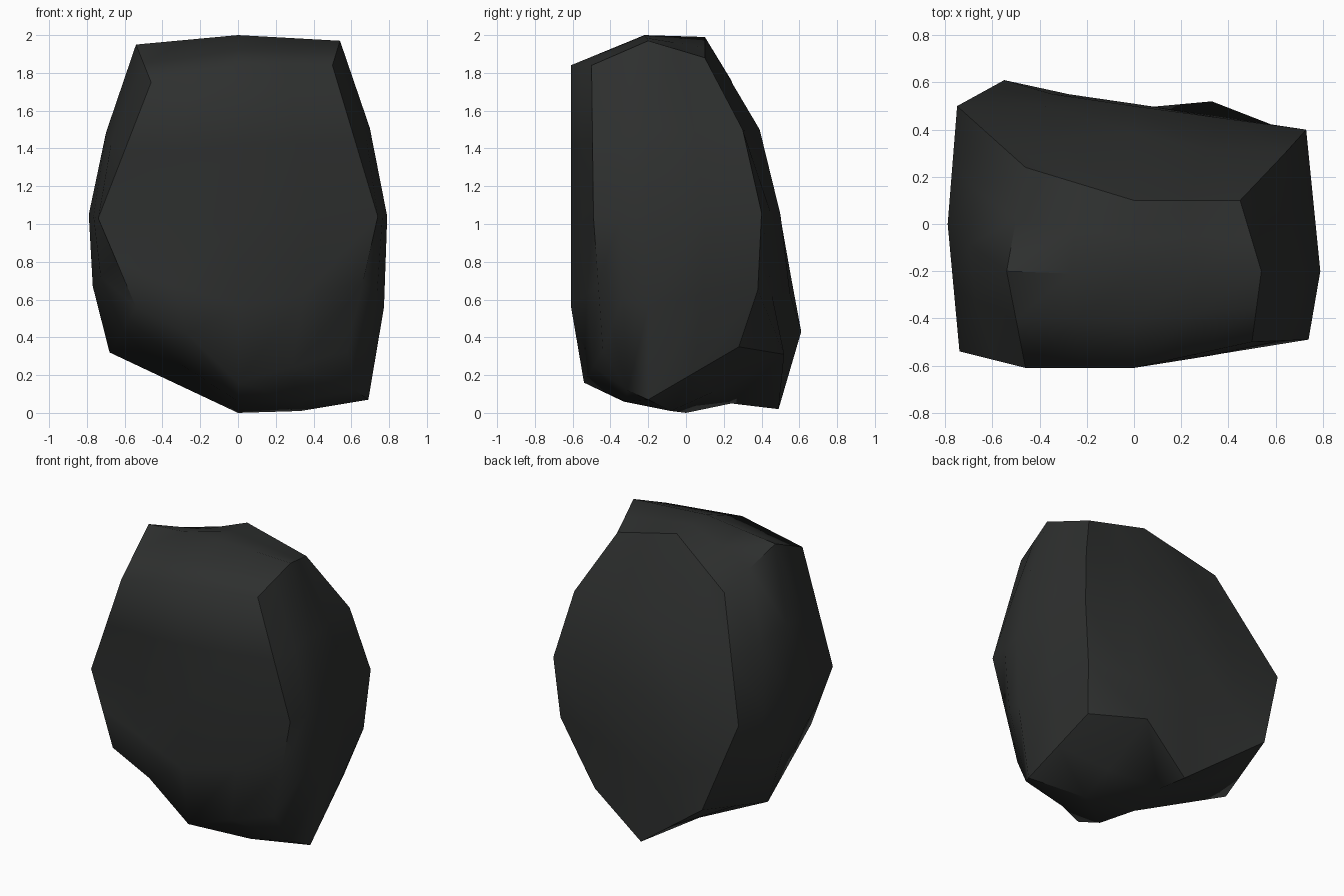
import bpy, bmesh
from mathutils import Vector

if "Cube" in bpy.data.objects:
    bpy.data.objects.remove(bpy.data.objects["Cube"])

# Boulder cage: 3x3x3 control points, LEVELS[z][y][x] (front row first, left to right)
LEVELS = [
    [[(-.54, -.59, .56), (0, -.54, .16), (.58, -.44, .33)],
     [(-.68, .08, .32), (0, 0, 0), (.69, -.2, .07)],
     [(-.55, .61, .43), (0, .49, .02), (.61, .28, .35)]],
    [[(-.74, -.54, 1.03), (0, -.61, 1.0), (.74, -.49, 1.04)],
     [(-.79, 0, 1.05), None, (.79, -.2, 1.04)],
     [(-.75, .5, 1.02), (0, .5, 1.05), (.73, .4, 1.06)]],
    [[(-.46, -.61, 1.75), (0, -.61, 1.84), (.5, -.5, 1.84)],
     [(-.54, -.2, 1.95), (0, -.22, 2.0), (.54, -.2, 1.97)],
     [(-.46, .24, 1.76), (0, .1, 1.99), (.45, .1, 1.88)]],
]
# Knocks and bumps: the nearest surface point is nudged to each of these
KNOCKS = [(.33, .52, .31), (-.27, -.58, .42), (0, .39, 1.5), (0, .51, .57),
          (0, -.61, .57), (.69, .38, .65), (.64, .3, 1.5), (.32, -.32, .06),
          (.62, -.31, .12), (0, -.33, .06), (0, .24, .05), (.33, -.08, .01)]
STEPS = 4


def weights(t, bulge):
    """Mix of straight and parabolic interpolation through three points."""
    quad = ((1 - t) * (1 - 2 * t), 4 * t * (1 - t), t * (2 * t - 1))
    lin = (max(0, 1 - 2 * t), 1 - abs(1 - 2 * t), max(0, 2 * t - 1))
    return [bulge * q + (1 - bulge) * l for q, l in zip(quad, lin)]


def patch(bm, grid, bulge):
    """Face of the boulder through a 3x3 grid; straight rims, upward bulge inside."""
    rows = []
    for i in range(STEPS + 1):
        row = []
        for j in range(STEPS + 1):
            inner = 0 < j < STEPS
            wu = weights(i / STEPS, bulge if inner else 0)
            wv = weights(j / STEPS, 0)
            p = Vector()
            for a in range(3):
                for b in range(3):
                    p += Vector(grid[a][b]) * wu[a] * wv[b]
            p.y = max(-.61, p.y)
            row.append(bm.verts.new(p))
        rows.append(row)
    for i in range(STEPS):
        for j in range(STEPS):
            bm.faces.new((rows[i][j], rows[i][j + 1], rows[i + 1][j + 1], rows[i + 1][j]))


# Six faces of the boulder, welded into one closed skin
bm = bmesh.new()
R = range(3)
for k in (0, 2):
    patch(bm, LEVELS[k], 0)
    patch(bm, [[LEVELS[z][k][x] for x in R] for z in R], 0.75)
    patch(bm, [[LEVELS[z][y][k] for y in R] for z in R], 0.75)
bmesh.ops.remove_doubles(bm, verts=bm.verts, dist=0.001)
for target in KNOCKS:
    v = min(bm.verts, key=lambda v: (v.co - Vector(target)).length)
    v.co = target
bmesh.ops.recalc_face_normals(bm, faces=bm.faces)
mesh = bpy.data.meshes.new("boulder")
bm.to_mesh(mesh)
bm.free()
boulder = bpy.data.objects.new("boulder", mesh)
bpy.context.collection.objects.link(boulder)

# Dark stone colour
stone = bpy.data.materials.new("dark_stone")
stone.diffuse_color = (0.027, 0.029, 0.028, 1)
stone.use_nodes = True
stone.node_tree.nodes["Principled BSDF"].inputs["Base Color"].default_value = stone.diffuse_color
mesh.materials.append(stone)

# Smooth faces with crisp side ridges; the front rolls softly into top and bottom
bpy.context.view_layer.objects.active = boulder
boulder.select_set(True)
bpy.ops.object.shade_smooth_by_angle(angle=0.75)
for e in mesh.edges:
    mid = sum((mesh.vertices[i].co for i in e.vertices), Vector()) / 2
    if mid.y < -.4 and abs(mid.x) < .48:
        e.use_edge_sharp = False
